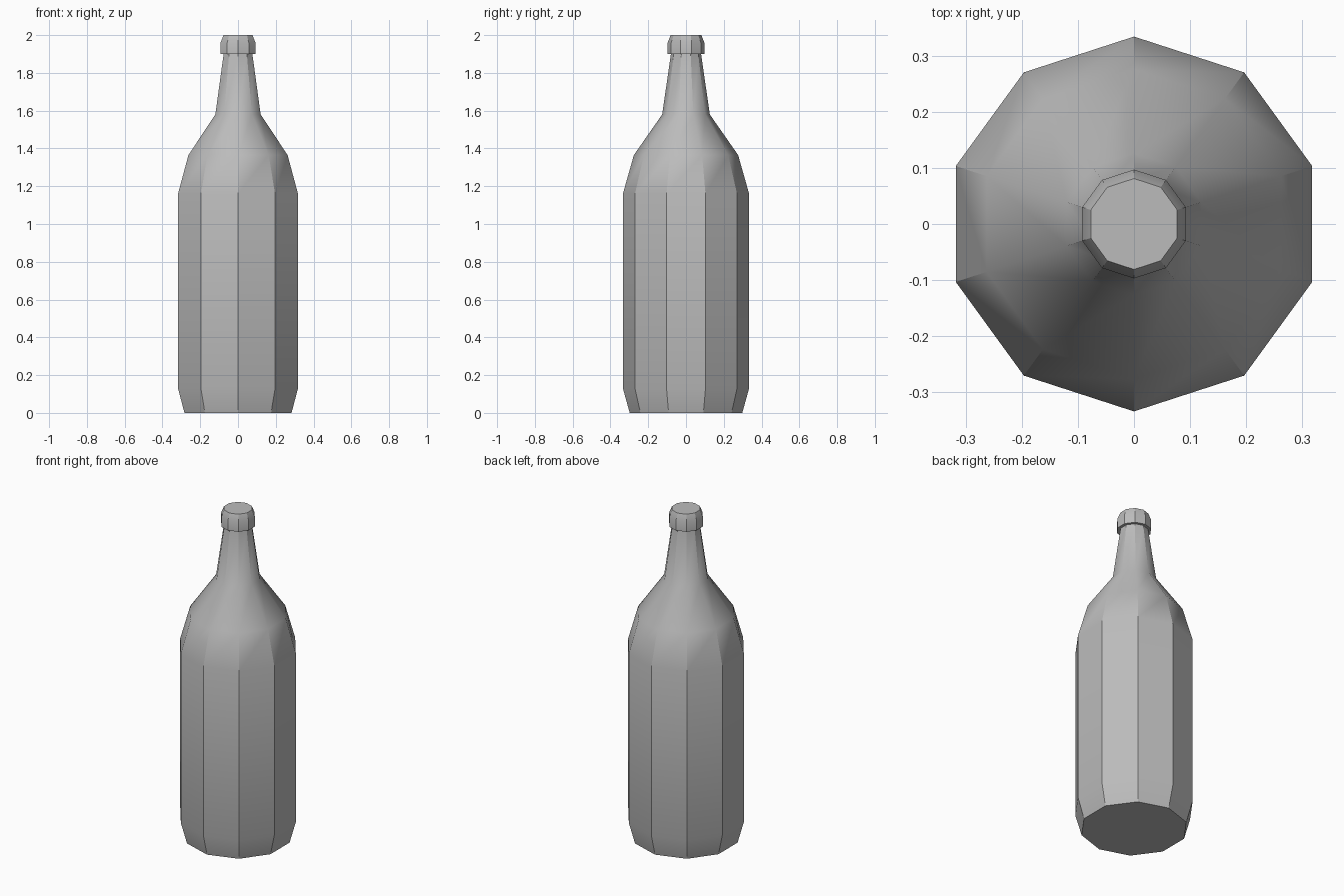
import bpy
import bmesh
import math

SIDES = 10

cube = bpy.data.objects.get("Cube")
if cube:
    bpy.data.objects.remove(cube, do_unlink=True)


def make_material(name, colour):
    mat = bpy.data.materials.new(name)
    mat.use_nodes = True
    mat.diffuse_color = colour
    mat.node_tree.nodes["Principled BSDF"].inputs["Base Color"].default_value = colour
    return mat


def lathe(name, profile, mat):
    """Revolve (radius, height) points into a closed ten-sided solid."""
    bm = bmesh.new()
    rings = []
    for radius, z in profile:
        angles = [math.pi / 2 + math.tau * i / SIDES for i in range(SIDES)]
        rings.append([bm.verts.new((radius * math.cos(a), radius * math.sin(a), z))
                      for a in angles])
    for low, high in zip(rings, rings[1:]):
        for i in range(SIDES):
            j = (i + 1) % SIDES
            bm.faces.new((low[i], low[j], high[j], high[i]))
    bm.faces.new(rings[0][::-1])
    bm.faces.new(rings[-1])
    mesh = bpy.data.meshes.new(name)
    bm.to_mesh(mesh)
    bm.free()
    mesh.materials.append(mat)
    obj = bpy.data.objects.new(name, mesh)
    bpy.context.collection.objects.link(obj)
    # Smooth along the shoulder, crisp along the vertical corners
    bpy.ops.object.select_all(action="DESELECT")
    obj.select_set(True)
    bpy.context.view_layer.objects.active = obj
    bpy.ops.object.shade_smooth_by_angle(angle=math.radians(32))
    return obj


grey = make_material("plain grey", (0.5, 0.5, 0.5, 1))

# Bottle: tapered foot, straight body, shoulder and neck
lathe("bottle_body", [(0.298, 0), (0.334, 0.13), (0.334, 1.16), (0.276, 1.365),
                      (0.126, 1.58), (0.08, 1.9)], grey)

# Cap: overhanging rim with a bevelled top
lathe("bottle_cap", [(0.097, 1.9), (0.097, 1.96), (0.081, 2.0)], grey)
